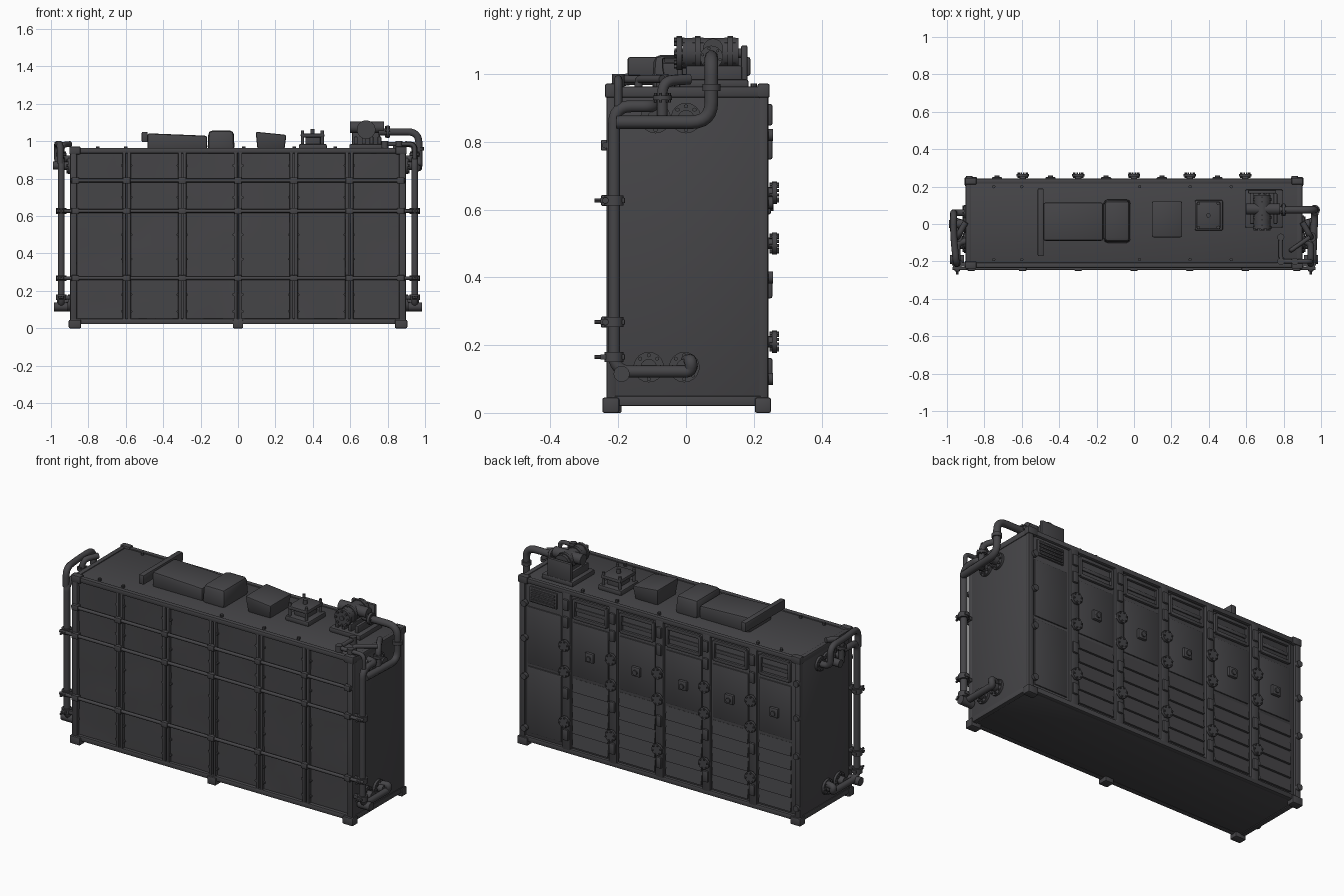
import bpy, bmesh, math, random
from mathutils import Vector

random.seed(4)
mat = bpy.data.materials.new("dark_grey_steel")
mat.diffuse_color = (0.06, 0.059, 0.064, 1)


def finish(name, bm, smooth=None):
    me = bpy.data.meshes.new(name)
    bmesh.ops.recalc_face_normals(bm, faces=bm.faces)
    bm.to_mesh(me)
    bm.free()
    ob = bpy.data.objects.new(name, me)
    bpy.context.collection.objects.link(ob)
    me.materials.append(mat)
    if smooth:
        me.shade_smooth()
        me.set_sharp_from_angle(angle=math.radians(smooth))
    return ob


def box(name, x0, x1, y0, y1, z0, z1, bev=0.004, taper=1.0):
    bm = bmesh.new()
    bmesh.ops.create_cube(bm, size=1)
    for v in bm.verts:
        s = taper if v.co.z > 0 else 1
        v.co = Vector(((x0 + x1) / 2 + v.co.x * (x1 - x0) * s,
                       (y0 + y1) / 2 + v.co.y * (y1 - y0) * s,
                       (z0 + z1) / 2 + v.co.z * (z1 - z0)))
    if bev:
        bmesh.ops.bevel(bm, geom=bm.edges[:], offset=bev, segments=2, profile=0.5, affect='EDGES')
    return finish(name, bm, 40)


def cyl(name, p0, p1, r, seg=18):
    p0, p1 = Vector(p0), Vector(p1)
    d = p1 - p0
    bm = bmesh.new()
    bmesh.ops.create_cone(bm, cap_ends=True, segments=seg, radius1=r, radius2=r, depth=d.length)
    bm.transform(d.to_track_quat('Z', 'Y').to_matrix().to_4x4())
    bmesh.ops.translate(bm, verts=bm.verts, vec=(p0 + p1) / 2)
    return finish(name, bm, 40)


def pipe(name, pts, r, bend=0.04):
    """Round pipe along a path with rounded corners."""
    P = [Vector(p) for p in pts]
    path = [P[0]]
    for a, b, c in zip(P, P[1:], P[2:]):
        k = min(bend, (a - b).length * 0.49, (c - b).length * 0.49)
        s, e = b + (a - b).normalized() * k, b + (c - b).normalized() * k
        for i in range(7):
            t = i / 6
            path.append(s * (1 - t) ** 2 + b * 2 * t * (1 - t) + e * t * t)
    path.append(P[-1])
    cu = bpy.data.curves.new(name, 'CURVE')
    cu.dimensions = '3D'
    cu.bevel_depth, cu.bevel_resolution, cu.use_fill_caps = r, 3, True
    sp = cu.splines.new('POLY')
    sp.points.add(len(path) - 1)
    for q, p in zip(sp.points, path):
        q.co = (*p, 1)
    tmp = bpy.data.objects.new(name, cu)
    bpy.context.collection.objects.link(tmp)
    bm = bmesh.new()
    bm.from_mesh(tmp.to_mesh())
    tmp.to_mesh_clear()
    bpy.data.objects.remove(tmp)
    return finish(name, bm, 50)


def flange(name, p, axis, r, t=0.014, bolts=6):
    """Round flange with a ring of bolts."""
    p, axis = Vector(p), Vector(axis)
    cyl(name, p - axis * t / 2, p + axis * t / 2, r)
    u = axis.orthogonal().normalized()
    w = axis.cross(u)
    for i in range(bolts):
        a = math.tau * i / bolts
        q = p + (u * math.cos(a) + w * math.sin(a)) * r * 0.78
        cyl(name + "_bolt", q - axis * t, q + axis * t, r * 0.14, 6)


RIBS = (-0.595, -0.298, 0, 0.298, 0.595)
EDGES = (-0.87,) + RIBS + (0.87,)

# main casing
box("casing", -0.895, 0.895, -0.212, 0.228, 0.025, 0.958)
# outer frame beams
for y0, y1, n in ((-0.235, -0.205, "front"), (0.215, 0.243, "back")):
    box(n + "_top_beam", -0.897, 0.897, y0, y1, 0.935, 0.965, 0.008)
    box(n + "_bottom_beam", -0.897, 0.897, y0, y1, 0.022, 0.052, 0.006)
    for s in (-1, 1):
        box(n + "_corner_post", s * 0.88 - 0.018, s * 0.88 + 0.018, y0, y1, 0.025, 0.96, 0.007)
        box(n + "_foot", s * 0.872 - 0.033, s * 0.872 + 0.033, y0 - 0.012, y1 + 0.008, 0, 0.045, 0.006)
        box(n + "_top_corner", s * 0.872 - 0.03, s * 0.872 + 0.03, y0 - 0.004, y1 + 0.004, 0.93, 0.972, 0.006)
for s in (-1, 1):
    box("end_top_beam", s * 0.885 - 0.015, s * 0.885 + 0.015, -0.22, 0.23, 0.93, 0.964, 0.008)
    box("end_bottom_beam", s * 0.885 - 0.014, s * 0.885 + 0.014, -0.22, 0.23, 0.02, 0.05, 0.004)
box("front_middle_foot", -0.027, 0.027, -0.245, -0.19, 0, 0.045, 0.005)

# dented front panels and stiffening ribs
for a, b in zip(EDGES, EDGES[1:]):
    bm = bmesh.new()
    bmesh.ops.create_grid(bm, x_segments=4, y_segments=9, size=0.5)
    for v in bm.verts:
        v.co = Vector(((a + b) / 2 + v.co.x * (b - a), -0.217 + random.uniform(-0.004, 0.004),
                       0.495 + v.co.y * 0.9))
    finish("front_panel", bm, 80)
for x in RIBS:
    for dx in (-0.013, 0.013):
        box("front_rib", x + dx - 0.009, x + dx + 0.009, -0.234, -0.208, 0.03, 0.955, 0.004)
    for z in (0.09, 0.18, 0.37, 0.5, 0.7, 0.87):
        for dx in (-0.024, 0.024):
            cyl("front_bolt", (x + dx, -0.21, z), (x + dx, -0.23, z), 0.007, 8)

# front handrails with clips
for z, L in ((0.79, 0.895), (0.627, 0.97), (0.268, 0.97)):
    cyl("front_rail", (-L, -0.238, z), (L, -0.238, z), 0.0095, 10)
    for x in EDGES:
        box("rail_clip", x - 0.02, x + 0.02, -0.251, -0.22, z - 0.016, z + 0.016, 0.004)

# back door posts, handwheels and hinges
for x in RIBS:
    box("back_post", x - 0.026, x + 0.026, 0.22, 0.244, 0.04, 0.95, 0.006)
    for z in (0.65, 0.5, 0.21):
        cyl("handwheel_stem", (x, 0.235, z), (x, 0.262, z), 0.017, 12)
        flange("handwheel", (x, 0.261, z), (0, 1, 0), 0.033, 0.014, 6)
    for z in (0.13, 0.37, 0.78, 0.88):
        box("back_hinge", x - 0.017, x + 0.017, 0.235, 0.255, z - 0.032, z + 0.032, 0.006)
for z in (0.1, 0.4, 0.62, 0.82):
    for x in (-0.88, 0.86):
        cyl("back_edge_bolt", (x, 0.235, z), (x, 0.257, z), 0.018, 10)

# back doors with upper vents, latches and louvres
for a, b in zip(EDGES[:-2], EDGES[1:-1]):
    l, r = a + 0.045, b - 0.045
    for z in (0.815, 0.915):
        box("vent_frame", l, r, 0.225, 0.242, z - 0.01, z + 0.01, 0.004)
    for x in (l, r):
        box("vent_side", x - 0.009, x + 0.009, 0.225, 0.242, 0.81, 0.92, 0.004)
    box("vent_slat", l, r, 0.225, 0.234, 0.85, 0.872, 0.003)
    box("door_upper_panel", l - 0.01, r + 0.01, 0.222, 0.234, 0.475, 0.785, 0.005)
    m = (a + b) / 2
    box("door_latch", m - 0.028, m + 0.028, 0.23, 0.251, 0.585, 0.64, 0.007)
    cyl("latch_pin", (m, 0.24, 0.61), (m, 0.258, 0.61), 0.014, 10)
    for i in range(5):
        z = 0.065 + i * 0.08
        ob = box("louvre", l - 0.01, r + 0.01, 0.218, 0.24, z, z + 0.074, 0)
        for v in ob.data.vertices:
            if v.co.y > 0.23 and v.co.z > z + 0.03:
                v.co.y = 0.229

# plain control door with grille
box("control_door_upper", 0.635, 0.85, 0.222, 0.234, 0.47, 0.8, 0.005)
box("control_door_lower", 0.635, 0.85, 0.222, 0.234, 0.07, 0.455, 0.005)
box("grille_plate", 0.66, 0.835, 0.222, 0.237, 0.83, 0.92, 0.004)
for i in range(4):
    box("grille_slat", 0.672, 0.823, 0.23, 0.244, 0.838 + i * 0.02, 0.849 + i * 0.02, 0.003)

# roof duct, bar and boxes
duct = box("roof_duct", -0.485, -0.165, -0.09, 0.115, 0.95, 1.042, 0.012)
for v in duct.data.vertices:
    if v.co.z > 1 and v.co.x > -0.3:
        v.co.z -= 0.012
box("roof_cross_bar", -0.515, -0.483, -0.172, 0.19, 0.995, 1.05, 0.006)
box("roof_box", -0.163, -0.018, -0.102, 0.132, 0.95, 1.057, 0.02, 0.93)
tray = box("roof_hood", 0.105, 0.248, -0.06, 0.11, 0.95, 1.05, 0.01, 1.15)
for v in tray.data.vertices:
    if v.co.z > 1:
        v.co.z -= max(0, v.co.x - 0.1) * 0.1
# roof hatch on posts
box("hatch_base", 0.325, 0.475, -0.035, 0.128, 0.955, 0.985, 0.008)
box("hatch_neck", 0.36, 0.44, 0.0, 0.095, 0.97, 1.03, 0.004)
box("hatch_lid", 0.335, 0.462, -0.028, 0.12, 1.02, 1.042, 0.008)
for x in (0.345, 0.45):
    for y in (-0.018, 0.11):
        cyl("hatch_post", (x, y, 0.96), (x, y, 1.058), 0.009, 10)
cyl("hatch_knob", (0.398, 0.046, 1.035), (0.398, 0.046, 1.065), 0.012, 10)
for x in (-0.75, -0.6, 0.03, 0.3, 0.52):
    for y in (-0.19, 0.2):
        cyl("roof_bolt", (x, y, 0.955), (x, y, 0.972), 0.009, 8)

# roof pump
box("pump_base", 0.595, 0.795, -0.02, 0.185, 0.955, 0.985, 0.008)
for i in range(4):
    box("pump_fin", 0.62 + i * 0.042, 0.64 + i * 0.042, 0.0, 0.165, 0.975, 1.025, 0.005)
cyl("pump_body", (0.685, -0.01, 1.062), (0.685, 0.155, 1.062), 0.045, 24)
for y in (-0.02, 0.035, 0.13):
    flange("pump_flange", (0.685, y, 1.062), (0, 1, 0), 0.05, 0.016, 8)
box("pump_bracket", 0.61, 0.76, 0.162, 0.182, 0.965, 1.085, 0.006)
cyl("pump_shaft", (0.685, -0.034, 1.062), (0.685, 0.18, 1.062), 0.014, 12)
cyl("pump_side_motor", (0.6, 0.08, 1.075), (0.78, 0.08, 1.075), 0.03, 18)

# pipe from pump down the right end
pipe("pump_pipe", [(0.75, 0.075, 1.05), (0.967, 0.075, 1.05), (0.967, 0.075, 0.858),
                   (0.955, -0.205, 0.858)], 0.02, 0.06)
flange("pump_pipe_flange", (0.8, 0.075, 1.05), (1, 0, 0), 0.034)
flange("pump_pipe_collar", (0.967, 0.075, 0.96), (0, 0, 1), 0.027, 0.02, 0)

# end pipework, mirrored on both ends
for s in (-1, 1):
    X = s * 0.945
    pipe("end_pipe", [(s * 0.89, -0.09, 0.905), (X, -0.1, 0.905), (X, -0.212, 0.905), (X, -0.212, 0.122),
                      (X, 0.015, 0.122), (s * 0.955, 0.015, 0.155), (s * 0.89, 0.0, 0.155)], 0.0185, 0.05)
    for y, z in ((-0.09, 0.87), (0.0, 0.87), (-0.11, 0.135), (-0.005, 0.135)):
        flange("end_flange", (s * 0.9, y, z), (s, 0, 0), 0.045, 0.016, 8)
        cyl("end_stub", (s * 0.89, y, z), (s * 0.94, y, z), 0.024)
    pipe("branch_pipe", [(s * 0.945, -0.07, 0.84), (s * 0.945, -0.07, 0.98), (s * 0.9, 0.01, 0.985)], 0.016)
    flange("branch_flange", (s * 0.945, -0.07, 0.93), (0, 0, 1), 0.028)
    for z in (0.627, 0.268, 0.165):
        cyl("pipe_clamp", (X, -0.212, z - 0.015), (X, -0.212, z + 0.015), 0.028, 14)
        box("clamp_lug", X - 0.014, X + 0.014, -0.253, -0.18, z - 0.008, z + 0.008, 0.003)
        cyl("clamp_bolt", (X, -0.27, z), (X, -0.2, z), 0.006, 8)
        box("clamp_arm", min(X, s * 0.88), max(X, s * 0.88), -0.228, -0.205, z - 0.01, z + 0.01, 0.003)
    cyl("lower_valve", (s * 0.91, -0.19, 0.115), (s * 0.985, -0.19, 0.115), 0.024, 12)
# left end riser reaching above the roof
pipe("left_riser", [(-0.95, -0.212, 0.88), (-0.95, -0.212, 0.985), (-0.965, -0.06, 0.985),
                    (-0.965, 0.06, 0.985), (-0.965, 0.06, 0.87), (-0.89, 0.06, 0.87)], 0.018, 0.05)
flange("left_riser_flange", (-0.9, 0.06, 0.87), (-1, 0, 0), 0.042, 0.016, 8)
cyl("left_valve", (-0.99, 0, 0.87), (-0.9, 0, 0.87), 0.022)

# small roof pipework at the front right corner
pipe("roof_small_pipe", [(0.785, -0.06, 0.985), (0.785, -0.2, 0.985), (0.945, -0.2, 0.985), (0.945, -0.2, 0.9)], 0.012, 0.03)
for x, y in ((0.785, -0.07), (0.785, -0.2), (0.86, -0.2)):
    cyl("roof_pipe_support", (x, y, 0.955), (x, y, 1.0), 0.019, 12)
pipe("roof_branch_pipe", [(0.84, -0.14, 0.96), (0.84, -0.14, 0.985), (0.94, -0.07, 0.985)], 0.012, 0.02)
